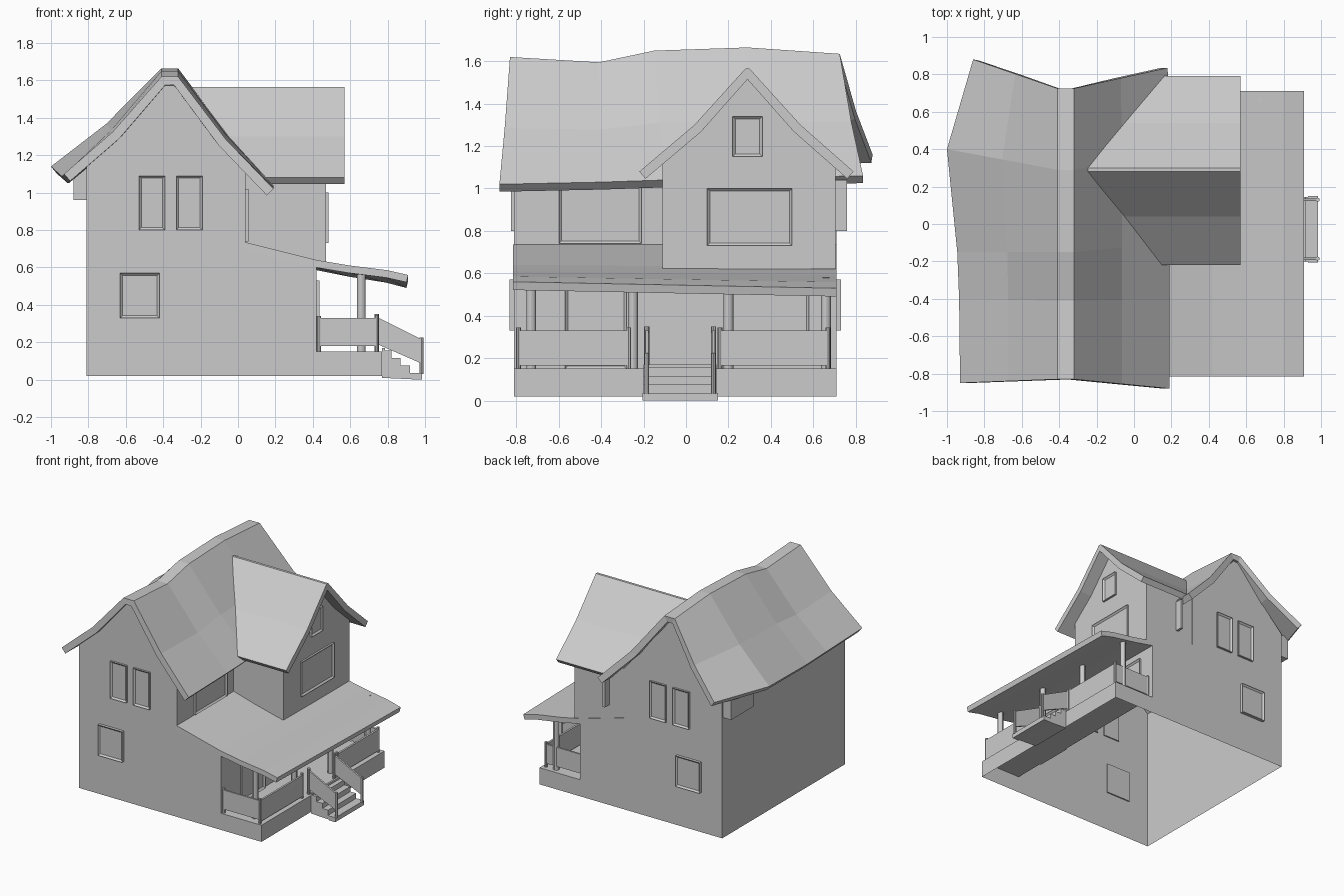
import bpy, bmesh
from mathutils import Vector

if "Cube" in bpy.data.objects:
    bpy.data.objects.remove(bpy.data.objects["Cube"])


def mesh(name, verts, faces, fix=False):
    me = bpy.data.meshes.new(name)
    me.from_pydata([tuple(v) for v in verts], [], faces)
    if fix:
        bm = bmesh.new()
        bm.from_mesh(me)
        bmesh.ops.recalc_face_normals(bm, faces=bm.faces)
        bm.to_mesh(me)
        bm.free()
    ob = bpy.data.objects.new(name, me)
    bpy.context.collection.objects.link(ob)
    return ob


def sheet(name, rows, thick):
    """Grid surface (rows of points), thickened downward."""
    n = len(rows[0])
    faces = [(r * n + c, r * n + c + 1, (r + 1) * n + c + 1, (r + 1) * n + c)
             for r in range(len(rows) - 1) for c in range(n - 1)]
    ob = mesh(name, [p for row in rows for p in row], faces)
    mod = ob.modifiers.new("thickness", 'SOLIDIFY')
    mod.thickness, mod.offset = thick, -1
    return ob


def prism(name, prof, y0, y1):
    """Closed x-z profile extruded along y."""
    n = len(prof)
    verts = [(x, y, z) for y in (y0, y1) for x, z in prof]
    faces = [tuple(range(n)), tuple(range(2 * n - 1, n - 1, -1))]
    faces += [(i, (i + 1) % n, (i + 1) % n + n, i + n) for i in range(n)]
    return mesh(name, verts, faces, True)


def box(name, x0, x1, y0, y1, z0, z1):
    return prism(name, [(x0, z0), (x1, z0), (x1, z1), (x0, z1)], y0, y1)


def window(name, axis, wall, side, a0, a1, z0, z1, out=0.015):
    """Framed window: a box with its outer face inset and pushed back."""
    lo, hi = sorted((wall - side * 0.01, wall + side * out))
    if axis == 'y':
        ob = box(name, a0, a1, lo, hi, z0, z1)
    else:
        ob = box(name, lo, hi, a0, a1, z0, z1)
    n = Vector((0, side, 0) if axis == 'y' else (side, 0, 0))
    bm = bmesh.new()
    bm.from_mesh(ob.data)
    bm.normal_update()
    f = [f for f in bm.faces if f.normal.dot(n) > 0.9]
    bmesh.ops.inset_region(bm, faces=f, thickness=0.018)
    bmesh.ops.translate(bm, vec=-n * 0.012, verts=list({v for q in f for v in q.verts}))
    bm.to_mesh(ob.data)
    bm.free()


def rod(name, x, y, z0, z1, r, sides=12):
    bpy.ops.mesh.primitive_cylinder_add(vertices=sides, radius=r, depth=z1 - z0,
                                        location=(x, y, (z0 + z1) / 2))
    bpy.context.object.name = name
    bpy.ops.object.shade_smooth_by_angle()


# House walls and porch base: open underneath and under the roof
prof = [(-.81, .02), (-.81, 1.14), (-.66, 1.29), (-.39, 1.585), (-.35, 1.585),
        (-.07, 1.25), (.04, 1.12), (.04, .71), (.42, .61), (.42, .15), (.77, .15), (.77, .02)]
n = len(prof)
faces = [tuple(range(n)), tuple(range(2 * n - 1, n - 1, -1))]
faces += [(i, i + n, i + 1 + n, i + 1) for i in (0, 6, 8, 9, 10)]
mesh("house_walls", [(x, y, z) for y in (-.81, .71) for x, z in prof], faces)

# Sagging main roof: left eave, ridge (y, z), right eave for each row
rows = []
for l, (ry, rz), r in [
        ((-.93, -.85, 1.10), (-.83, 1.62), (.19, -.88, 1.02)),
        ((-.935, -.40, 1.09), (-.41, 1.595), (.19, -.40, 1.03)),
        ((-.945, -.15, 1.09), (-.15, 1.65), (.19, -.10, 1.04)),
        ((-1.0, .40, 1.14), (.29, 1.665), (.19, .35, 1.05)),
        ((-.86, .88, 1.16), (.725, 1.635), (.18, .835, 1.06))]:
    l, r = Vector(l), Vector(r)
    a, b = Vector((-.41, ry, rz)), Vector((-.32, ry, rz))
    sag = Vector((0, 0, .035))
    rows.append([l, (l + a) / 2 - sag, a, b, (b + r) / 2 - sag, r])
sheet("main_roof", rows, .05)

# Cross gable: walls and flared roof
dp = [(-.11, .62), (-.11, 1.14), (.05, 1.26), (.29, 1.52), (.54, 1.26), (.705, 1.12), (.705, .62)]
m = len(dp)
dv = [(x, y, z) for x in (.47, 0) for y, z in dp]
mesh("gable_walls", dv, [tuple(range(m - 1, -1, -1)), (0, 1, 1 + m, m), (m - 2, m - 1, 2 * m - 1, 2 * m - 2)], True)
sheet("gable_roof", [[(bx, y, z), (.57, y, z)] for y, z, bx in [
    (-.22, 1.08, .15), (.04, 1.30, -.05), (.28, 1.565, -.25), (.30, 1.565, -.25),
    (.54, 1.30, -.05), (.79, 1.08, .16)]], .045)

# Porch roof, slightly lower toward the back
pp = [(.04, .735), (.42, .64), (.6, .61), (.8, .585), (.91, .56)]
sheet("porch_roof", [[(x, y, z - d * (x - .04)) for x, z in pp]
                     for y, d in ((-.815, 0), (.71, .035))], .04)

# Windows and door
for side, wall in ((-1, -.81), (1, .71)):
    window("lower_window", 'y', wall, side, -.63, -.42, .33, .57, .022)
    for x0 in (-.53, -.33):
        window("upper_window", 'y', wall, side, x0, x0 + .14, .80, 1.09)
window("attic_window", 'x', .47, 1, .22, .36, 1.15, 1.34)
window("gable_window", 'x', .47, 1, .10, .50, .73, 1.0)
window("side_window", 'x', .04, 1, -.60, -.21, .74, 1.02)
window("front_door", 'x', .42, 1, -.57, -.28, .15, .53)
window("porch_window", 'x', .42, 1, .20, .58, .30, .53)

# Small panel tucked under the left eave, and hanging board on the right
box("left_eave_panel", -.88, -.81, .42, .70, .96, 1.14)
box("right_eave_board", .17, .19, .70, .76, .80, 1.04)

# Porch columns
for y in (-.73, -.25, .20, .66):
    rod("porch_column", .66, y, .15, .58, .023)

# Railing panels with posts
for y0, y1 in ((-.79, -.27), (.16, .67)):
    box("front_railing", .735, .75, y0, y1, .165, .33)
    for y in (y0, y1):
        rod("railing_post", .742, y, .15, .345, .011, 8)
for y in (-.79, .67):
    box("side_railing", .43, .74, y - .007, y + .007, .18, .33)
    rod("railing_post", .432, y, .15, .34, .011, 8)

# Stairs
box("stair_foot", .93, .985, -.205, .15, 0, .035)
prism("stairs", [(.77, .01), (.77, .17), (.785, .17), (.785, .155), (.82, .155), (.82, .115),
                 (.87, .115), (.87, .075), (.92, .075), (.92, .035), (.98, .035), (.98, 0)], -.20, .145)

# Stair rails
for y in (-.185, .13):
    prism("stair_rail", [(.745, .19), (.745, .335), (.985, .215), (.985, .085)], y - .007, y + .007)
    rod("stair_post", .742, y, .15, .35, .012, 8)
    rod("stair_post", .982, y, .03, .225, .011, 8)
